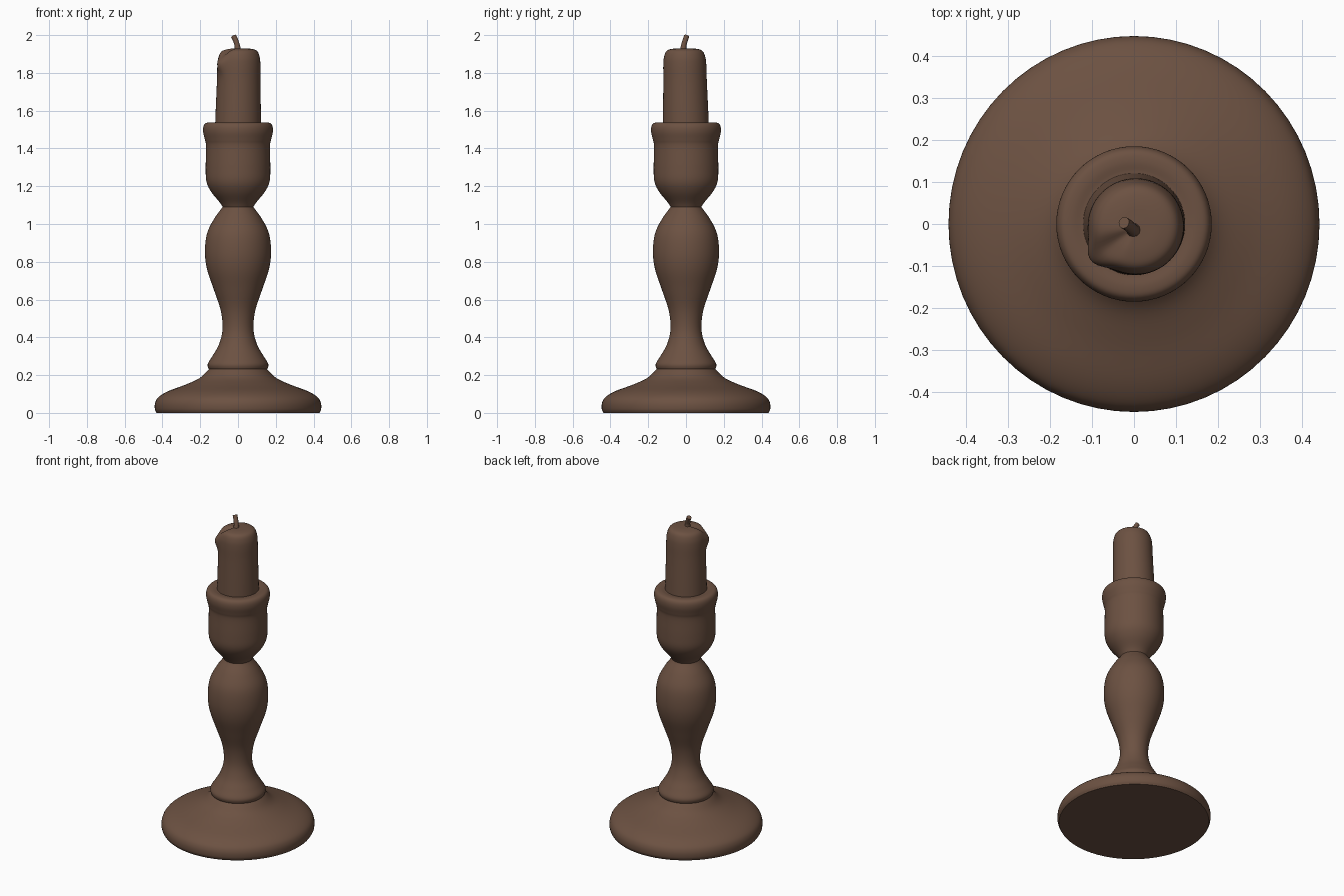
import bpy, bmesh, math
from mathutils import Vector

if "Cube" in bpy.data.objects:
    bpy.data.objects.remove(bpy.data.objects["Cube"])

brown = bpy.data.materials.new("warm brown")
brown.diffuse_color = (0.15, 0.083, 0.054, 1)
brown.use_nodes = True
brown.node_tree.nodes["Principled BSDF"].inputs["Base Color"].default_value = brown.diffuse_color
SIDES = 64


def smooth_path(pts, steps=5):
    """Catmull-Rom curve through the points."""
    p = [Vector(q) for q in pts]
    p = [2 * p[0] - p[1]] + p + [2 * p[-1] - p[-2]]
    out = []
    for a, b, c, d in zip(p, p[1:], p[2:], p[3:]):
        for i in range(steps):
            t = i / steps
            out.append(0.5 * (2 * b + (c - a) * t + (2 * a - 5 * b + 4 * c - d) * t * t
                              + (3 * b - a - 3 * c + d) * t ** 3))
    return out + [p[-2]]


def skin(name, rings):
    """Closed surface through a stack of rings, capped at both ends."""
    bm = bmesh.new()
    loops = [[bm.verts.new(co) for co in ring] for ring in rings]
    n = len(loops[0])
    for lo, hi in zip(loops, loops[1:]):
        for i in range(n):
            j = (i + 1) % n
            bm.faces.new((lo[i], lo[j], hi[j], hi[i]))
    bm.faces.new(loops[0][::-1])
    bm.faces.new(loops[-1])
    mesh = bpy.data.meshes.new(name)
    bm.to_mesh(mesh)
    bm.free()
    mesh.materials.append(brown)
    obj = bpy.data.objects.new(name, mesh)
    bpy.context.collection.objects.link(obj)
    bpy.ops.object.select_all(action='DESELECT')
    bpy.context.view_layer.objects.active = obj
    obj.select_set(True)
    bpy.ops.object.shade_smooth_by_angle(angle=math.radians(40))
    return obj


def circle(r, z, sx=1.0):
    return [(sx * r * math.cos(math.tau * i / SIDES), r * math.sin(math.tau * i / SIDES), z)
            for i in range(SIDES)]


def lathe(name, profile, sx=1.0):
    return skin(name, [circle(r, z, sx) for r, z in smooth_path(profile)])


# Wide round base
lathe("base", [(0.437, 0.0), (0.446, 0.02), (0.444, 0.055), (0.425, 0.085), (0.375, 0.115),
               (0.28, 0.15), (0.205, 0.185), (0.155, 0.232)], 0.987)

# Turned stem with a bead at the foot and a bulb above
lathe("stem", [(0.148, 0.225), (0.158, 0.238), (0.159, 0.262), (0.135, 0.302), (0.102, 0.36),
               (0.082, 0.44), (0.091, 0.54), (0.127, 0.65), (0.163, 0.757), (0.175, 0.85),
               (0.164, 0.95), (0.125, 1.03), (0.085, 1.085), (0.082, 1.095)])

# Cup holding the candle, flared at the rim
lathe("candle_cup", [(0.078, 1.085), (0.097, 1.115), (0.142, 1.17), (0.167, 1.225), (0.171, 1.3),
                     (0.169, 1.41), (0.175, 1.445), (0.184, 1.485), (0.183, 1.515),
                     (0.172, 1.533), (0.15, 1.538), (0.125, 1.535)])

# Candle: leaning slightly, with a sloped top and a melted lip on one side
LIP = math.radians(216)
rings = []
for r, z in smooth_path([(0.122, 1.5), (0.119, 1.62), (0.115, 1.76), (0.114, 1.84), (0.109, 1.885),
                         (0.094, 1.917), (0.06, 1.928), (0.012, 1.93)]):
    h = (z - 1.5) / 0.43
    ring = []
    for i in range(SIDES):
        a = math.tau * i / SIDES
        near = math.exp(-((a - LIP) / 0.3) ** 2)
        bulge = 0.022 * near * math.exp(-((z - 1.87) / 0.06) ** 2)
        top = max(0, (z - 1.78) / 0.15)
        x = (r + bulge) * math.cos(a) + 0.006 * h
        y = (r + bulge) * math.sin(a) - 0.008 * h
        drop = top * (0.03 * near * min(1, r / 0.1) - 0.07 * min(0.0, x + 0.02) * -1 * -1)
        ring.append((x, y, z - drop))
    rings.append(ring)
skin("candle", rings)

# Bent wick
wick = []
path = smooth_path([(0.0, -0.015, 1.91), (-0.004, -0.012, 1.945), (-0.014, -0.003, 1.975),
                    (-0.024, 0.003, 1.995)], 4)
for k, c in enumerate(path):
    t = (path[min(k + 1, len(path) - 1)] - path[max(k - 1, 0)]).normalized()
    u = t.cross(Vector((0, 1, 0))).normalized()
    v = t.cross(u)
    r = 0.019 - 0.005 * min(1, k / 4)
    wick.append([c + r * (math.cos(math.tau * i / 12) * u - math.sin(math.tau * i / 12) * v * -1)
                 for i in range(12)])
skin("wick", wick)
